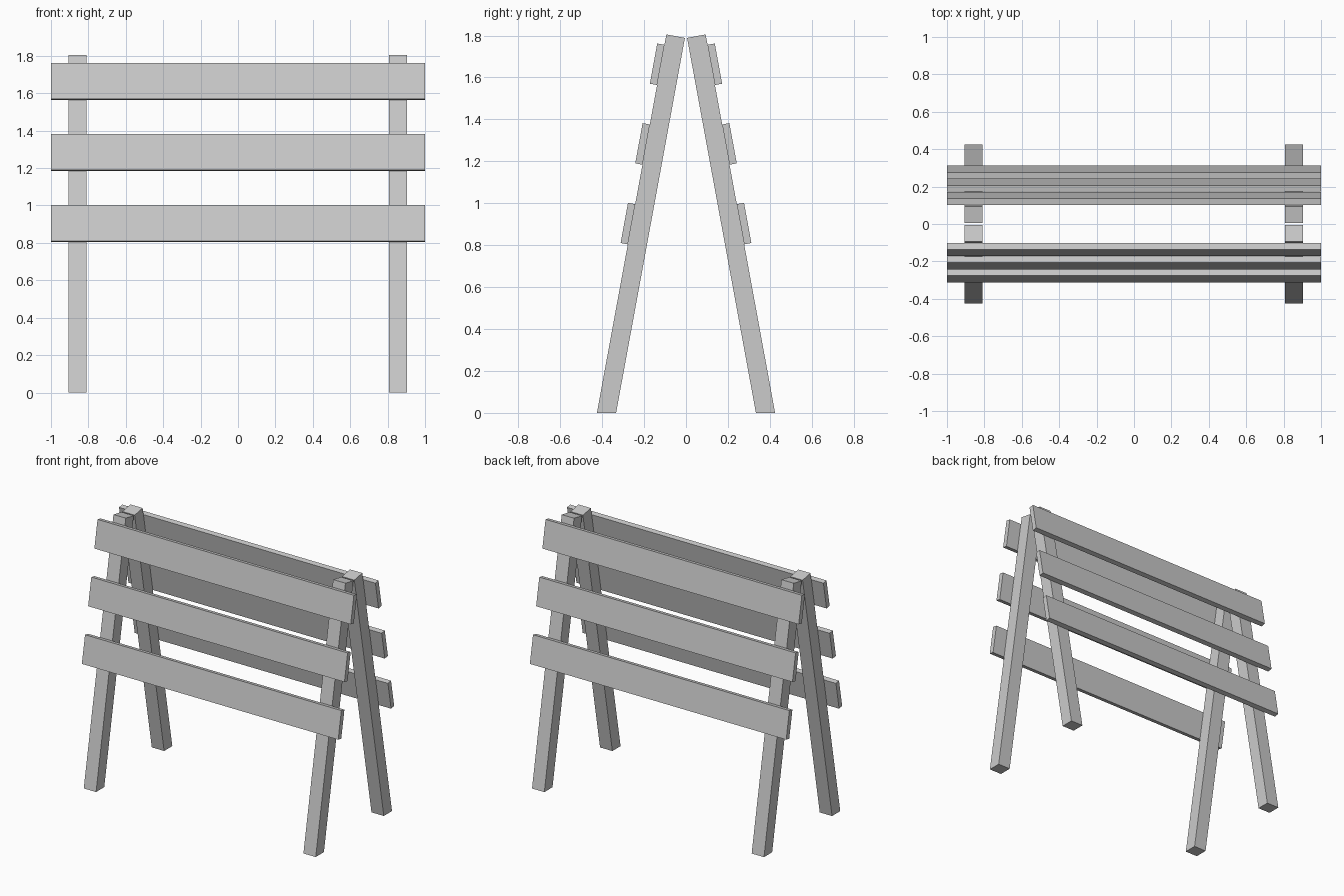
import bpy
import bmesh
from math import sin, cos, radians

if "Cube" in bpy.data.objects:
    bpy.data.objects.remove(bpy.data.objects["Cube"])

TILT = radians(10.4)
FOOT_Y = 0.425          # outer edge of a leg at the ground
LEG_THICK, PLANK_THICK, PLANK_WIDTH = 0.09, 0.035, 0.195


def on_leg(along, out):
    """Point (y, z) measured along and outward from the leg's outer face."""
    return (FOOT_Y - along * sin(TILT) + out * cos(TILT),
            along * cos(TILT) + out * sin(TILT))


def extrude_profile(name, profile, x0, x1, side):
    """Extrude a (y, z) profile from x0 to x1; side -1 is front, 1 is back."""
    bm = bmesh.new()
    face = bm.faces.new([bm.verts.new((x0, side * y, z)) for y, z in profile])
    result = bmesh.ops.extrude_face_region(bm, geom=[face])
    verts = [g for g in result["geom"] if isinstance(g, bmesh.types.BMVert)]
    bmesh.ops.translate(bm, verts=verts, vec=(x1 - x0, 0, 0))
    bmesh.ops.recalc_face_normals(bm, faces=bm.faces)
    mesh = bpy.data.meshes.new(name)
    bm.to_mesh(mesh)
    bm.free()
    bpy.context.collection.objects.link(bpy.data.objects.new(name, mesh))


# Leg: feet cut level with the ground, top cut square
leg_top = 1.805 / cos(TILT)
leg = [(FOOT_Y, 0), on_leg(leg_top, 0), on_leg(leg_top, -LEG_THICK),
       (FOOT_Y - LEG_THICK / cos(TILT), 0)]

for side, label in ((-1, "front"), (1, "back")):
    extrude_profile(f"{label}_leg_left", leg, -0.906, -0.81, side)
    extrude_profile(f"{label}_leg_right", leg, 0.808, 0.904, side)

    # Three planks lying on the outside of each pair of legs
    for level, top_z in (("top", 1.762), ("middle", 1.382), ("lower", 1.002)):
        top = (top_z - PLANK_THICK * sin(TILT)) / cos(TILT)
        low = top - PLANK_WIDTH
        plank = [on_leg(low, 0), on_leg(low, PLANK_THICK),
                 on_leg(top, PLANK_THICK), on_leg(top, 0)]
        extrude_profile(f"{label}_{level}_plank", plank, -1, 1, side)
